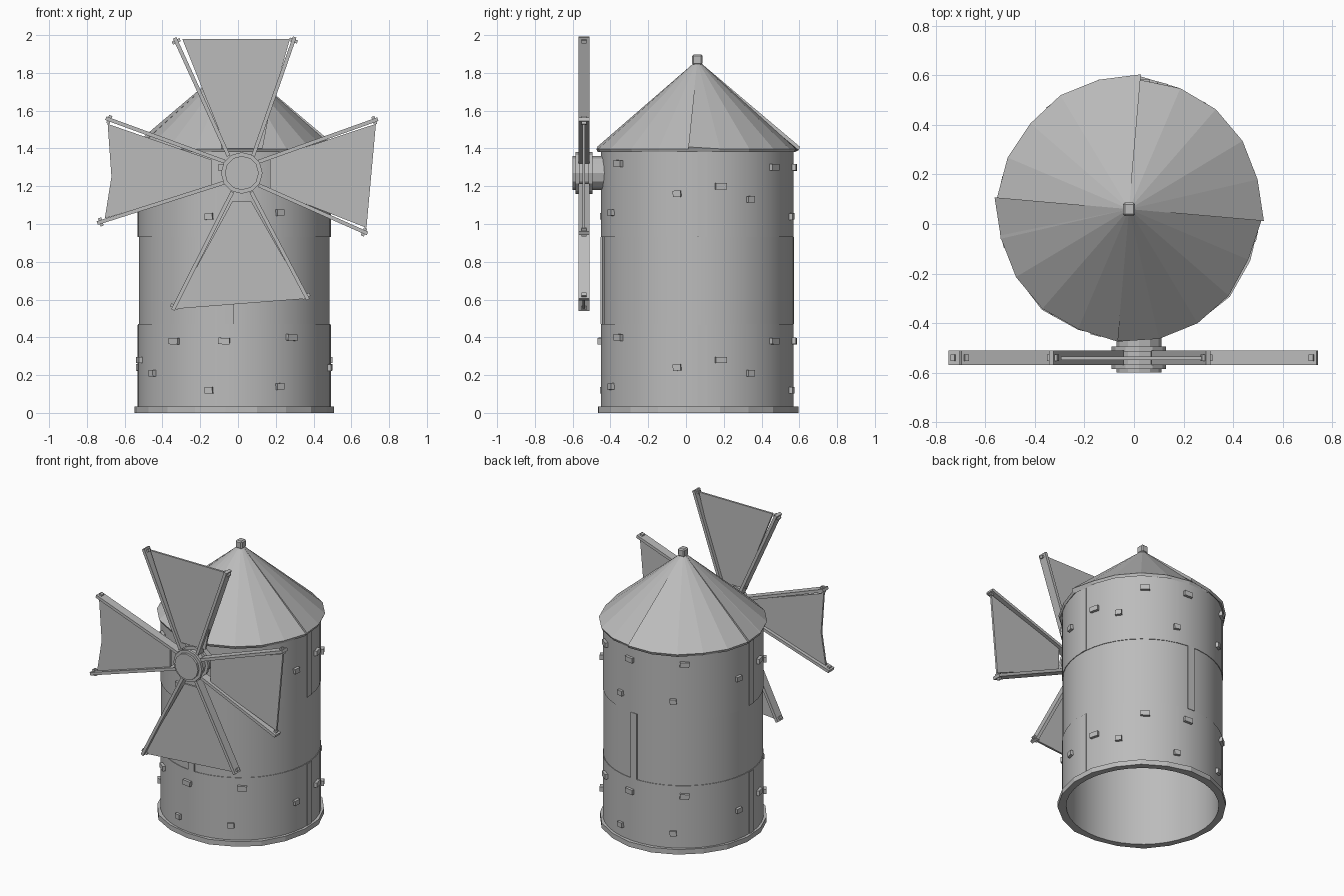
import bpy, bmesh, math, random
from mathutils import Vector, Matrix

random.seed(4)
if bpy.data.objects.get("Cube"):
    bpy.data.objects.remove(bpy.data.objects["Cube"])

CX, CY, R = -0.02, 0.06, 0.51      # tower axis and wall radius
HUB = Vector((0.02, -0.54, 1.27))  # sail wheel centre

grey = bpy.data.materials.new("stone grey")
grey.use_nodes = True
grey.diffuse_color = (0.5, 0.5, 0.5, 1)
grey.node_tree.nodes["Principled BSDF"].inputs["Base Color"].default_value = (0.5, 0.5, 0.5, 1)


def finish(name, bm, smooth=False):
    bmesh.ops.recalc_face_normals(bm, faces=bm.faces)
    mesh = bpy.data.meshes.new(name)
    bm.to_mesh(mesh)
    bm.free()
    mesh.materials.append(grey)
    obj = bpy.data.objects.new(name, mesh)
    bpy.context.collection.objects.link(obj)
    if smooth:
        bpy.context.view_layer.objects.active = obj
        obj.select_set(True)
        bpy.ops.object.shade_smooth_by_angle(angle=math.radians(35))
        obj.select_set(False)
    return obj


def polar(radius, degrees, z):
    a = math.radians(degrees)
    return Vector((CX + radius * math.cos(a), CY + radius * math.sin(a), z))


def ring(name, inner, outer, z0, z1, sides, jitter=0, smooth=False):
    # square-section ring around the tower axis
    bm = bmesh.new()
    loops = []
    for i in range(sides):
        out = outer + random.uniform(-jitter, jitter)
        corners = ((inner, z0), (out, z0), (out, z1), (inner, z1))
        loops.append([bm.verts.new(polar(r, 360 * i / sides - 5, z)) for r, z in corners])
    for i in range(sides):
        a, b = loops[i], loops[(i + 1) % sides]
        for k in range(4):
            bm.faces.new((a[k], a[(k + 1) % 4], b[(k + 1) % 4], b[k]))
    return finish(name, bm, smooth)


def add_box(bm, size, matrix):
    bmesh.ops.create_cube(bm, size=1, matrix=matrix @ Matrix.Diagonal((*size, 1)))


def prism(bm, points, y0, y1):
    # extrude a front outline of (x, z) points along y
    face = bm.faces.new([bm.verts.new((x, y0, z)) for x, z in points])
    new = bmesh.ops.extrude_face_region(bm, geom=[face])["geom"]
    bmesh.ops.translate(bm, vec=(0, y1 - y0, 0),
                        verts=[v for v in new if isinstance(v, bmesh.types.BMVert)])


# Tower wall in three courses, with the footing ring
for name, z0, z1, radius in (("lower_wall", 0, 0.47, R), ("middle_wall", 0.47, 0.93, R - 0.004),
                             ("upper_wall", 0.93, 1.395, R)):
    ring(name, 0.483, radius, z0, z1, 40, smooth=True)
ring("footing", 0.49, 0.533, 0, 0.035, 20, jitter=0.006)

# Lapped wall seams
bm = bmesh.new()
for z, height, turn in ((0.235, 0.46, 3), (0.70, 0.46, 87), (1.16, 0.46, 3)):
    for degrees in (turn, turn + 180):
        m = Matrix.Translation(polar(R - 0.008, degrees, z)) @ Matrix.Rotation(math.radians(degrees), 4, "Z")
        add_box(bm, (0.02, 0.05, height), m)
finish("wall_seams", bm)

# Protruding bricks, the same on opposite halves and on two courses
bm = bmesh.new()
bricks = ((-76, .28), (-57, .21), (-38, .38), (-15, .12), (-6, .38), (28, .14), (36, .40), (78, .24))
for i, (angle, z) in enumerate(bricks):
    width = 0.042 if i % 2 else 0.06
    for half in (-90, 90):
        for lift in (0, 0.92):
            d = angle + half
            m = (Matrix.Translation(polar(R, d, z + lift)) @ Matrix.Rotation(math.radians(d), 4, "Z")
                 @ Matrix.Rotation(0.08 * math.sin(3 * i), 4, "X"))
            add_box(bm, (0.036, width, 0.034), m)
finish("bricks", bm)

# Roof: four lapped sectors of flat panels
for k in range(4):
    bm = bmesh.new()
    rim = []
    for i in range(7):
        lap = 0.01 if i == 0 else 0
        d = -5 + 90 * k + 18 * i
        r = 0.53 + lap + random.uniform(-0.008, 0.008)
        rim.append([bm.verts.new(polar(r, d, 1.398 + lap)), bm.verts.new(polar(r - 0.008, d, 1.38 + lap))])
    top, low = bm.verts.new((CX, CY, 1.868)), bm.verts.new((CX, CY, 1.845))
    for a, b in zip(rim, rim[1:]):
        bm.faces.new((a[0], b[0], top))
        bm.faces.new((b[1], a[1], low))
        bm.faces.new((a[1], b[1], b[0], a[0]))
    for a in (rim[0], rim[-1]):
        bm.faces.new((a[0], top, low, a[1]))
    finish("roof_sector_%d" % (k + 1), bm)

# Roof finial
bm = bmesh.new()
add_box(bm, (0.05, 0.055, 0.055), Matrix.Translation((CX, CY, 1.87)))
bmesh.ops.bevel(bm, geom=bm.edges[:], offset=0.008, segments=1, affect="EDGES")
finish("finial", bm)

# Hub: stepped twelve-sided axle
bm = bmesh.new()
for radius, y0, y1 in ((0.09, -0.6, -0.42), (0.11, -0.585, -0.565), (0.11, -0.515, -0.495)):
    m = Matrix.Translation((HUB.x, (y0 + y1) / 2, HUB.z)) @ Matrix.Rotation(math.pi / 2, 4, "X")
    bmesh.ops.create_cone(bm, cap_ends=True, segments=12, radius1=radius, radius2=radius,
                          depth=y1 - y0, matrix=m)
finish("hub", bm)

# Sails: each has two spars (root, tip) and a panel
sails = {
    "top": (((-.05, 1.36), (-.335, 1.985)), ((.08, 1.36), (.30, 1.99)),
            ((-.09, 1.40), (-.09, 1.47), (-.295, 1.98), (.275, 1.98), (.17, 1.61), (.13, 1.40))),
    "right": (((.11, 1.33), (.74, 1.555)), ((.11, 1.205), (.685, .95)),
              ((.17, 1.18), (.17, 1.345), (.73, 1.53), (.68, .98))),
    "bottom": (((.07, 1.17), (.37, .60)), ((-.03, 1.17), (-.345, .545)),
               ((-.03, 1.12), (.07, 1.12), (.365, .605), (-.34, .55))),
    "left": (((-.07, 1.22), (-.745, 1.005)), ((-.07, 1.33), (-.70, 1.56)),
             ((-.14, 1.20), (-.14, 1.34), (-.69, 1.53), (-.67, 1.25), (-.705, 1.03))),
}
for side, (spar_a, spar_b, outline) in sails.items():
    bm = bmesh.new()
    prism(bm, outline, -0.548, -0.534)
    finish(side + "_sail", bm)
    bm = bmesh.new()
    for root, tip in (spar_a, spar_b):
        a, b = (Vector((x, HUB.y, z)) for x, z in (root, tip))
        along = b - a
        turn = Matrix.Rotation(-math.atan2(along.z, along.x), 4, "Y")
        add_box(bm, (along.length, 0.06, 0.02), Matrix.Translation((a + b) / 2) @ turn)
        peg = b - along.normalized() * 0.02
        add_box(bm, (0.018, 0.025, 0.045), Matrix.Translation(peg) @ turn)
    finish(side + "_spars", bm)
